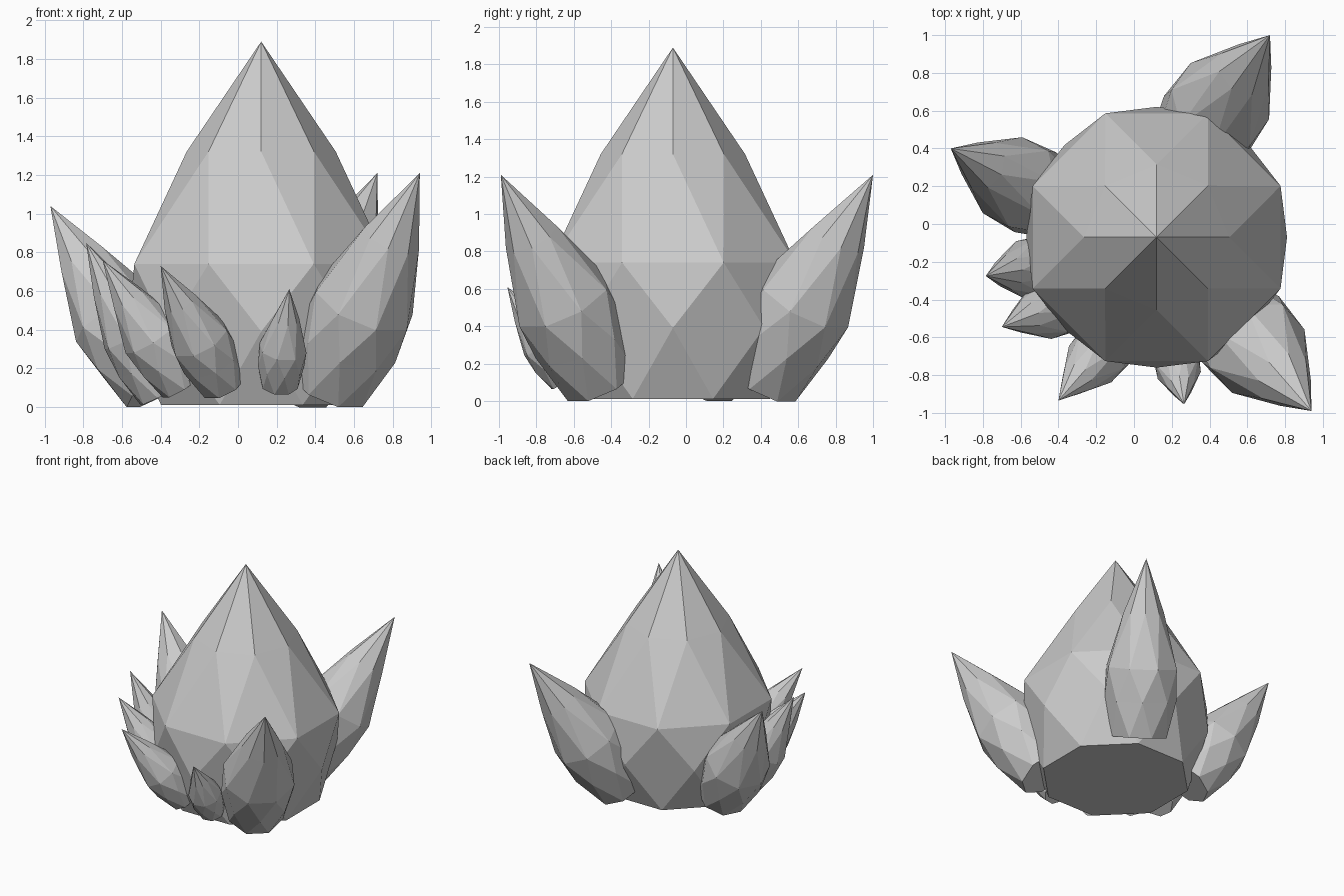
import bpy, bmesh, math
from mathutils import Vector, Matrix

if "Cube" in bpy.data.objects:
    bpy.data.objects.remove(bpy.data.objects["Cube"])

stone = bpy.data.materials.new("pale_grey_crystal")
stone.diffuse_color = (0.6, 0.6, 0.6, 1)
stone.use_nodes = True
stone.node_tree.nodes["Principled BSDF"].inputs["Base Color"].default_value = stone.diffuse_color

SIDES = 8
# height fraction, radius fraction, half-step twist of each ring
RINGS = [(0.0, 0.79, 0.5), (0.202, 0.972, 0.0), (0.388, 1.0, 0.5), (0.697, 0.543, 0.0)]


def crystal(name, base, tip, radius):
    """Faceted eight-sided bud running from base centre to tip."""
    base, tip = Vector(base), Vector(tip)
    axis = tip - base
    length = axis.length
    azimuth = math.atan2(axis.y, axis.x) if axis.xy.length > 1e-4 else 0.0
    tilt = math.acos(axis.z / length)
    bm = bmesh.new()
    rings = []
    for h, r, twist in RINGS:
        ring = []
        for i in range(SIDES):
            a = (i + twist) * math.tau / SIDES
            ring.append(bm.verts.new((radius * r * math.cos(a), radius * r * math.sin(a), h * length)))
        rings.append(ring)
    bm.faces.new(rings[0][::-1])
    # interlocking triangles between alternately twisted rings
    for k in range(len(rings) - 1):
        low, up = rings[k], rings[k + 1]
        for i in range(SIDES):
            j = (i + 1) % SIDES
            if RINGS[k][2] > 0:
                bm.faces.new((low[i], up[j], up[i]))
                bm.faces.new((low[i], low[j], up[j]))
            else:
                bm.faces.new((low[i], low[j], up[i]))
                bm.faces.new((low[j], up[j], up[i]))
    # pointed top
    apex = bm.verts.new((0, 0, length))
    for i in range(SIDES):
        bm.faces.new((rings[-1][i], rings[-1][(i + 1) % SIDES], apex))
    bmesh.ops.recalc_face_normals(bm, faces=bm.faces)
    bm.transform(Matrix.Translation(base) @ Matrix.Rotation(azimuth, 4, 'Z') @ Matrix.Rotation(tilt, 4, 'Y'))
    mesh = bpy.data.meshes.new(name)
    bm.to_mesh(mesh)
    bm.free()
    mesh.materials.append(stone)
    obj = bpy.data.objects.new(name, mesh)
    bpy.context.collection.objects.link(obj)


# Large upright centre crystal
crystal("main_crystal", (0.12, -0.07, 0.012), (0.12, -0.07, 1.89), 0.71)

# Three big leaning crystals
crystal("front_right_crystal", (0.47, -0.45, 0.11), (0.94, -0.99, 1.21), 0.276)
crystal("back_crystal", (0.29, 0.40, 0.11), (0.72, 1.0, 1.21), 0.276)
crystal("left_crystal", (-0.41, 0.11, 0.10), (-0.97, 0.40, 1.04), 0.245)

# Four small leaning crystals around the front left
crystal("small_crystal_left", (-0.39, -0.21, 0.07), (-0.785, -0.275, 0.85), 0.168)
crystal("small_crystal_front_left", (-0.28, -0.386, 0.12), (-0.70, -0.545, 0.76), 0.165)
crystal("small_crystal_front", (-0.075, -0.56, 0.12), (-0.40, -0.935, 0.73), 0.16)
crystal("tiny_crystal_front", (0.213, -0.638, 0.115), (0.265, -0.955, 0.61), 0.125)
